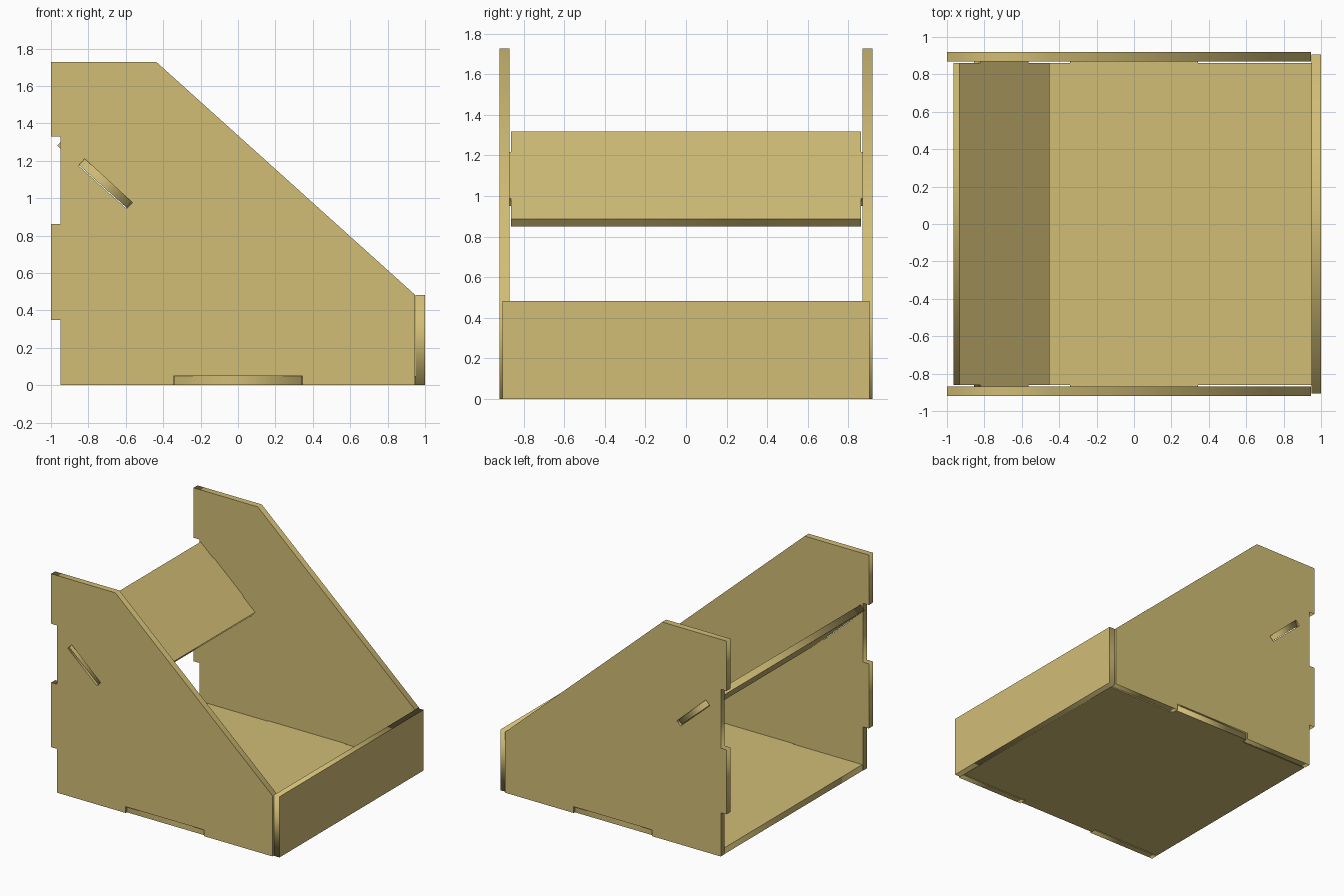
import bpy
from math import radians
from mathutils import Matrix, Vector

if "Cube" in bpy.data.objects:
    bpy.data.objects.remove(bpy.data.objects["Cube"])

T = 0.05  # board thickness

wood = bpy.data.materials.new("plywood")
wood.diffuse_color = (0.64, 0.51, 0.18, 1)
wood.use_nodes = True
wood.node_tree.nodes["Principled BSDF"].inputs["Base Color"].default_value = wood.diffuse_color


def board(name, outlines, centre, rotation):
    """Flat board from closed outlines (extra outlines become holes)."""
    curve = bpy.data.curves.new(name, 'CURVE')
    curve.dimensions = '2D'
    curve.fill_mode = 'BOTH'
    curve.extrude = T / 2
    for pts in outlines:
        spline = curve.splines.new('POLY')
        spline.points.add(len(pts) - 1)
        for p, (x, y) in zip(spline.points, pts):
            p.co = (x, y, 0, 1)
        spline.use_cyclic_u = True
    obj = bpy.data.objects.new(name, curve)
    bpy.context.collection.objects.link(obj)
    obj.matrix_world = Matrix.Translation(Vector(centre)) @ rotation
    bpy.ops.object.select_all(action='DESELECT')
    obj.select_set(True)
    bpy.context.view_layer.objects.active = obj
    bpy.ops.object.convert(target='MESH')
    obj = bpy.context.object
    obj.data.materials.clear()
    obj.data.materials.append(wood)
    return obj


def cross_board(angle):
    """Board lying across the width, tilted up about the y axis."""
    return Matrix.Rotation(radians(angle), 4, 'Y') @ Matrix.Rotation(radians(90), 4, 'Z')


def tabbed(half_len, half_tab, w=0.862, tip=0.905):
    """Rectangle with a centred tab on both ends."""
    right = [(w, -half_len), (w, -half_tab), (tip, -half_tab),
             (tip, half_tab), (w, half_tab), (w, half_len)]
    return right + [(-x, -y) for x, y in right]


# Side panels: sloped front, back notches, base notch and shelf slot
side = [(-1, 1.727), (-0.435, 1.727), (0.947, 0.483), (0.947, 0),
        (0.345, 0), (0.345, T), (-0.345, T), (-0.345, 0),
        (-0.95, 0), (-0.95, 0.348), (-1, 0.348), (-1, 0.862),
        (-0.95, 0.862), (-0.95, 1.33), (-1, 1.33)]
slot = [(-0.853, 1.174), (-0.82, 1.211), (-0.564, 0.976), (-0.597, 0.944)]
upright = Matrix.Rotation(radians(90), 4, 'X')
for label, y in (("left", -0.895), ("right", 0.895)):
    board(f"{label}_side_panel", [side, slot], (0, y, 0), upright)

# Base, tabbed into the side panels
board("base_panel", [tabbed(0.948, 0.343)], (0, 0, T / 2), cross_board(0))

# Sloping shelf, tabbed into the slots
board("sloping_shelf", [tabbed(0.323, 0.173)], (-0.709, 0, 1.084), cross_board(41.9))

# Low front board
front = [(-0.905, 0), (0.905, 0), (0.905, 0.483), (-0.905, 0.483)]
board("front_board", [front], (0.974, 0, 0), cross_board(90))
